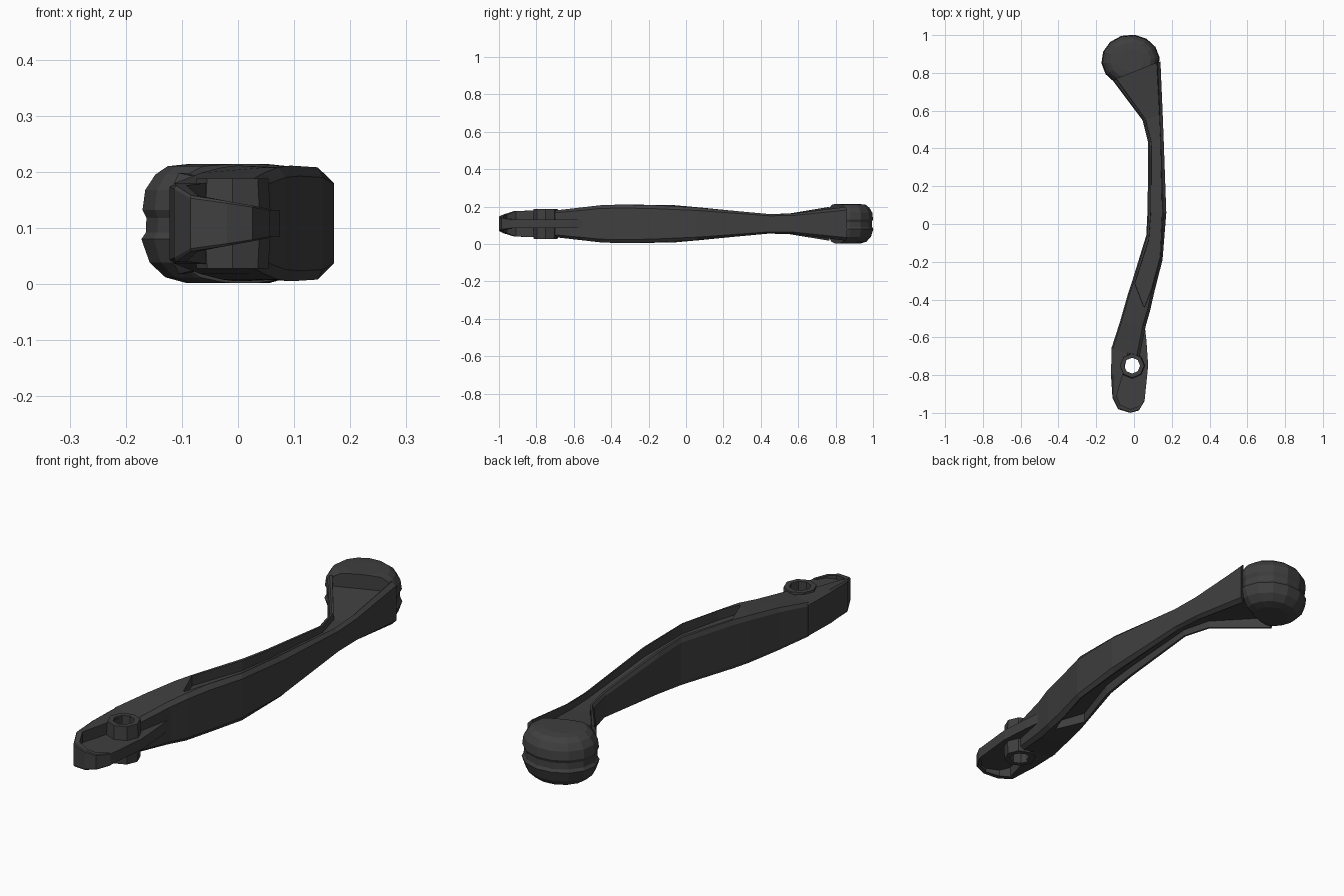
import bpy, bmesh, math
from mathutils import Vector

if "Cube" in bpy.data.objects:
    bpy.data.objects.remove(bpy.data.objects["Cube"])

ZC = 0.108  # mid-plane height; the lever mirrors above and below it

metal = bpy.data.materials.new("dark_grey_metal")
metal.diffuse_color = (0.05, 0.05, 0.05, 1)
metal.use_nodes = True
metal.node_tree.nodes["Principled BSDF"].inputs["Base Color"].default_value = metal.diffuse_color


def finish(bm, name):
    bmesh.ops.remove_doubles(bm, verts=bm.verts, dist=0.0002)
    bmesh.ops.recalc_face_normals(bm, faces=bm.faces)
    me = bpy.data.meshes.new(name)
    bm.to_mesh(me)
    bm.free()
    me.materials.append(metal)
    ob = bpy.data.objects.new(name, me)
    bpy.context.collection.objects.link(ob)
    return ob


def loft(name, rings, closed=False):
    """Skin a list of equal-length point rings; cap both ends unless closed."""
    bm = bmesh.new()
    vs = [[bm.verts.new(p) for p in r] for r in rings]
    n = len(rings[0])
    pairs = list(zip(vs, vs[1:])) + ([(vs[-1], vs[0])] if closed else [])
    for a, b in pairs:
        for i in range(n):
            j = (i + 1) % n
            bm.faces.new((a[i], a[j], b[j], b[i]))
    if not closed:
        bm.faces.new(vs[0][::-1])
        bm.faces.new(vs[-1])
    return finish(bm, name)


def across(left, right, half):
    """Ring through (fraction, half height) points, mirrored about the mid-plane."""
    l, r = Vector(left), Vector(right)
    pts = [(l.lerp(r, t), h) for t, h in half]
    return ([(p.x, p.y, ZC + h) for p, h in pts]
            + [(p.x, p.y, ZC - h) for p, h in reversed(pts)])


def circle(c, r, z, n, ry=1.0, turn=0.0):
    return [(c[0] + r * math.cos(2 * math.pi * i / n + turn),
             c[1] + r * ry * math.sin(2 * math.pi * i / n + turn), z) for i in range(n)]


# Lever arm: left edge, right edge, half height, groove start, groove end, groove floor
stations = [
    ((-0.120, -0.66), (0.030, -0.70), 0.072, 0.72, 0.76, 0.072),
    ((-0.075, -0.52), (0.062, -0.54), 0.090, 0.72, 0.76, 0.090),
    ((-0.035, -0.38), (0.085, -0.46), 0.100, 0.72, 0.76, 0.100),
    ((-0.035, -0.38), (0.085, -0.46), 0.100, 0.72, 0.76, 0.065),
    ((-0.012, -0.31), (0.110, -0.35), 0.103, 0.13, 0.86, 0.062),
    ((0.065, -0.06), (0.151, -0.19), 0.100, 0.16, 0.86, 0.058),
    ((0.072, 0.08), (0.171, 0.06), 0.087, 0.18, 0.78, 0.050),
    ((0.075, 0.43), (0.157, 0.45), 0.052, 0.20, 0.80, 0.025),
    ((0.045, 0.55), (0.152, 0.58), 0.055, 0.14, 0.84, 0.025),
    ((-0.113, 0.76), (0.140, 0.86), 0.090, 0.07, 0.93, 0.045),
]
rings = []
for l, r, h, g0, g1, f in stations:
    b = 0.008 / (Vector(r) - Vector(l)).length
    rings.append(across(l, r, [(0, 0.82 * h), (b, h), (g0, h), (g0 + 0.01, f),
                               (g1 - 0.01, f), (g1, h), (1 - 2 * b, h), (1, 0.82 * h)]))
loft("lever_arm", rings)

# Rounded end knob with a shallow groove round its side, cut flat against the arm
knob_c = (-0.018, 0.865)
profile = [(0.075, 0.002), (0.112, 0.012), (0.140, 0.038), (0.155, 0.080), (0.147, 0.092),
           (0.146, 0.118), (0.153, 0.132), (0.148, 0.168), (0.130, 0.195),
           (0.108, 0.210), (0.070, 0.214)]
knob = loft("end_knob", [circle(knob_c, r, z, 14, 0.89, 0.1) for r, z in profile])
bm = bmesh.new()
bm.from_mesh(knob.data)
cut = bmesh.ops.bisect_plane(bm, geom=bm.verts[:] + bm.edges[:] + bm.faces[:],
                             plane_co=(-0.113, 0.76, 0), plane_no=(-0.10, 0.253, 0),
                             clear_inner=True)
edges = [e for e in cut["geom_cut"] if isinstance(e, bmesh.types.BMEdge)]
bmesh.ops.holes_fill(bm, edges=edges, sides=0)
bmesh.ops.recalc_face_normals(bm, faces=bm.faces)
bm.to_mesh(knob.data)
bm.free()

# Thin pivot plate with a hole through it
outline = [(0.055, -0.52), (0.066, -0.62), (0.075, -0.75), (0.056, -0.935), (0.025, -0.985),
           (-0.02, -0.998), (-0.08, -0.975), (-0.11, -0.92), (-0.115, -0.66), (-0.04, -0.55)]
plate = loft("pivot_plate", [[(x, y, ZC + s * 0.023) for x, y in outline] for s in (-1, 1)])
hole_c = (-0.01, -0.75)
cutter = loft("hole_cutter", [circle(hole_c, 0.044, z, 8) for z in (-0.1, 0.3)])
cutter.hide_render = True
cutter.hide_viewport = True
mod = plate.modifiers.new("hole", "BOOLEAN")
mod.object = cutter
mod.solver = "EXACT"

# Raised collar round the pivot hole
loft("pivot_collar", [circle(hole_c, r, ZC + h, 8) for r, h in
                      ((0.042, -0.080), (0.064, -0.080), (0.068, -0.02), (0.068, 0.02),
                       (0.064, 0.080), (0.042, 0.080))], closed=True)

# Raised rim that wraps the plate's left side and tip
rim = [((-0.118, -0.65), (-0.03, -0.67), 0.072), ((-0.122, -0.80), (-0.055, -0.785), 0.072),
       ((-0.114, -0.92), (-0.092, -0.91), 0.068), ((-0.085, -0.98), (-0.072, -0.957), 0.050),
       ((-0.02, -1.0), (-0.02, -0.98), 0.040), ((0.026, -0.987), (0.018, -0.968), 0.032),
       ((0.057, -0.935), (0.044, -0.93), 0.026)]
loft("pivot_rim", [across(o, i, [(0, 0.9 * h), (0.15, h), (1, h)]) for o, i, h in rim])
